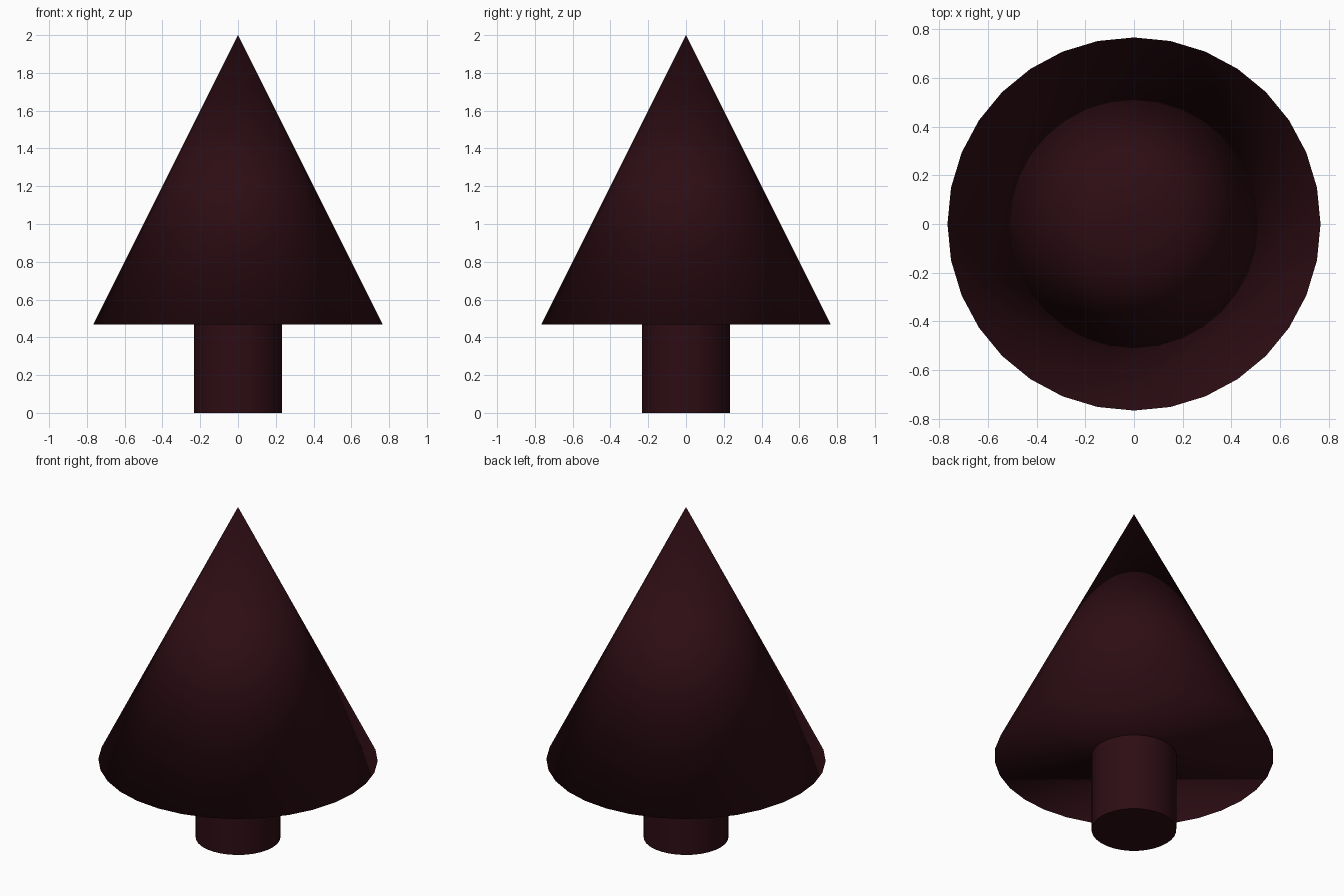
import bpy
import math

if "Cube" in bpy.data.objects:
    bpy.data.objects.remove(bpy.data.objects["Cube"])

SIDES = 32

bark = bpy.data.materials.new("dark_maroon")
bark.diffuse_color = (0.026, 0.004, 0.007, 1.0)
bark.use_nodes = True
bark.node_tree.nodes["Principled BSDF"].inputs["Base Color"].default_value = bark.diffuse_color


def add_round(name, r_bottom, r_top, z0, z1):
    """Upright cone or cylinder between two heights."""
    bpy.ops.mesh.primitive_cone_add(
        vertices=SIDES, radius1=r_bottom, radius2=r_top,
        depth=z1 - z0, location=(0, 0, (z0 + z1) / 2))
    obj = bpy.context.object
    obj.name = name
    obj.data.materials.append(bark)
    return obj


# Trunk: crisp rims, smooth sides
add_round("trunk", 0.233, 0.233, 0.0, 0.467)
bpy.ops.object.shade_smooth_by_angle(angle=math.radians(30))

# Foliage: closed cone, smooth all over including its base
add_round("foliage", 0.767, 0.0, 0.467, 2.0)
bpy.ops.object.shade_smooth()
